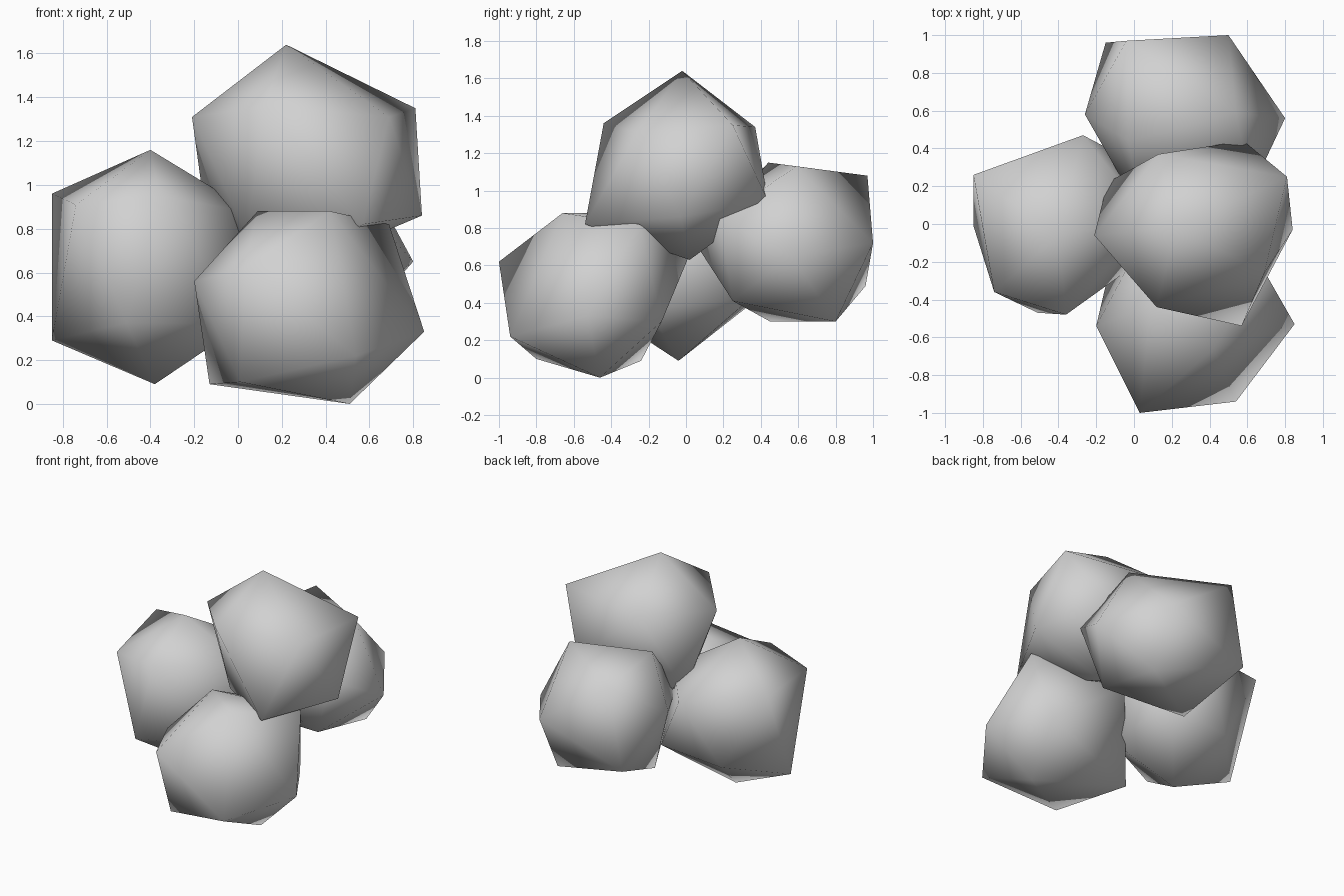
import bpy
import bmesh
from mathutils import Matrix, Vector

# Remove the default cube if it is there
default_cube = bpy.data.objects.get("Cube")
if default_cube:
    bpy.data.objects.remove(default_cube, do_unlink=True)


def make_material(name, colour):
    material = bpy.data.materials.new(name)
    material.use_nodes = True
    material.diffuse_color = colour
    for node in material.node_tree.nodes:
        if node.type == "BSDF_PRINCIPLED":
            node.inputs["Base Color"].default_value = colour
    return material


stone_grey = make_material("stone_grey", (0.64, 0.64, 0.64, 1))


def make_lump(name, centre, radius, corners):
    """Low-poly ball: the first corner sets its pole, the second its twist,
    and every corner then pulls the nearest free vertex to itself."""
    centre = Vector(centre)
    targets = [Vector(corner) - centre for corner in corners]

    # Turn the ball so that a pole and one neighbour face the first two corners
    pole = targets[0].normalized()
    side = (targets[1] - pole * targets[1].dot(pole)).normalized()
    turn = Matrix((side, pole.cross(side), pole)).transposed().to_4x4()

    bm = bmesh.new()
    bmesh.ops.create_icosphere(bm, subdivisions=1, radius=radius, matrix=turn)

    # Pull the corners out of round
    free = list(bm.verts)
    for target in targets:
        vert = min(free, key=lambda v: v.co.angle(target))
        vert.co = target
        free.remove(vert)

    # Smooth shading over the coarse faces
    bmesh.ops.recalc_face_normals(bm, faces=bm.faces)
    for face in bm.faces:
        face.smooth = True

    mesh = bpy.data.meshes.new(name)
    bm.to_mesh(mesh)
    bm.free()
    mesh.materials.append(stone_grey)
    lump = bpy.data.objects.new(name, mesh)
    lump.location = centre
    bpy.context.scene.collection.objects.link(lump)
    return lump


# Lump on the side
make_lump("side_lump", (-.39, 0, .62), .53, [
    (-.4, -.06, 1.16), (-.74, -.36, .91), (-.38, -.04, .09),
    (-.85, .26, .96), (-.36, -.48, .95), (-.27, .47, .85),
    (-.85, -.01, .29), (-.51, -.47, .37), (-.52, .33, .38)])

# Lump resting on top of the others
make_lump("top_lump", (.3, -.03, 1.13), .52, [
    (.22, -.02, 1.64), (-.21, -.06, 1.31), (.3, .02, .63),
    (.12, -.44, 1.36), (.81, .25, 1.35), (.13, .37, 1.34),
    (.69, -.26, 1.31), (.57, -.54, .82), (.84, -.03, .86),
    (.58, .44, .94), (-.14, .22, .8), (.04, -.15, .77)])

# Lump at the front, lowest of the group
make_lump("front_lump", (.32, -.48, .45), .52, [
    (.51, -.46, 0), (.54, -.94, .22), (.09, -.43, .88),
    (.01, -.8, .1), (-.13, -.24, .09), (.85, -.53, .33),
    (.03, -1, .62), (-.2, -.54, .56), (.69, -.25, .82),
    (.42, -.66, .88), (.6, -.13, .3), (.1, .02, .66)])

# Lump at the back
make_lump("back_lump", (.26, .5, .72), .5, [
    (.5, 1, .72), (.49, .8, .3), (.8, .56, .65),
    (-.15, .96, .49), (-.04, .97, 1.08), (.54, .59, 1.13),
    (-.26, .58, .82), (-.06, .45, .3), (-.03, .44, 1.15),
    (.48, .25, .41), (.62, .18, .85)])
